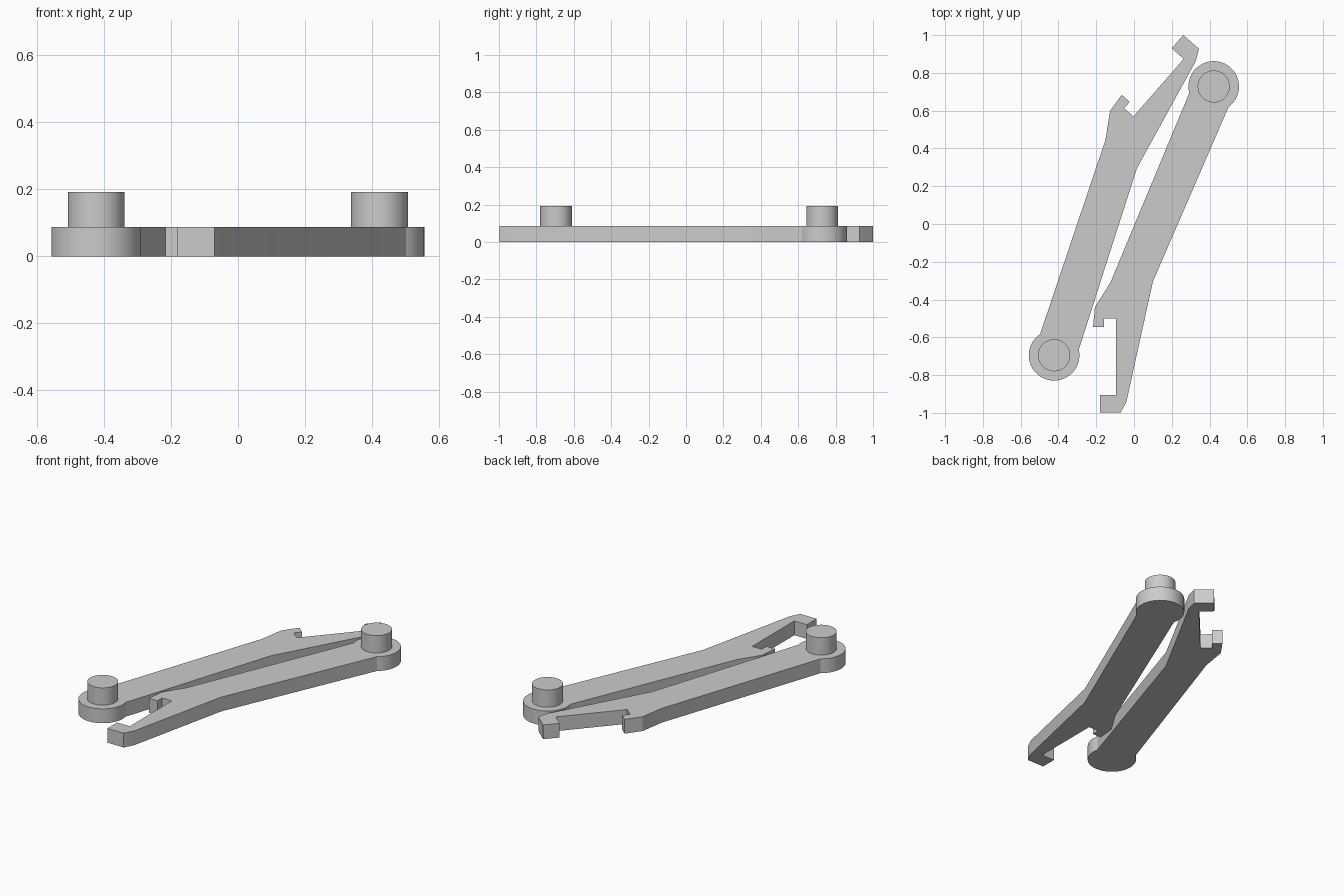
import bpy, bmesh, math
from mathutils import Matrix, Vector

cube = bpy.data.objects.get("Cube")
if cube:
    bpy.data.objects.remove(cube)

THICK, PEG_TOP = 0.087, 0.192
HUB_R, PEG_R = 0.134, 0.085

grey = bpy.data.materials.new("plain grey")
grey.use_nodes = True
grey.diffuse_color = (0.6, 0.6, 0.6, 1)
grey.node_tree.nodes["Principled BSDF"].inputs["Base Color"].default_value = (0.6, 0.6, 0.6, 1)

# Arm outline relative to the hub centre: shaft, short jaw, slot, long hook
HUB = Vector((0.422, 0.728))
JAW = [(-0.125, -0.31), (-0.207, -0.44), (-0.217, -0.545), (-0.16, -0.545),
       (-0.16, -0.5), (-0.095, -0.5), (-0.095, -0.905), (-0.18, -0.905),
       (-0.18, -0.998), (-0.07, -0.998), (-0.04, -0.94), (0.1, -0.305)]


def arc(radius, start, end, steps):
    angles = [math.radians(start + (end - start) * i / steps) for i in range(steps + 1)]
    return [Vector((radius * math.cos(a), radius * math.sin(a))) for a in angles]


def prism(name, outline, z0, z1, matrix):
    """Extrude a flat outline upward and place it with the matrix."""
    bm = bmesh.new()
    face = bm.faces.new([bm.verts.new((p.x, p.y, z0)) for p in outline])
    top = bmesh.ops.extrude_face_region(bm, geom=[face])["geom"]
    bmesh.ops.translate(bm, vec=(0, 0, z1 - z0),
                        verts=[g for g in top if isinstance(g, bmesh.types.BMVert)])
    bm.transform(matrix)
    bmesh.ops.recalc_face_normals(bm, faces=bm.faces)
    mesh = bpy.data.meshes.new(name)
    bm.to_mesh(mesh)
    bm.free()
    mesh.materials.append(grey)
    obj = bpy.data.objects.new(name, mesh)
    bpy.context.collection.objects.link(obj)
    bpy.ops.object.select_all(action="DESELECT")
    obj.select_set(True)
    bpy.context.view_layer.objects.active = obj
    bpy.ops.object.shade_smooth_by_angle(angle=math.radians(15))


# Hub arc runs from the right shaft edge around to the left shaft edge
arm = [Vector(p) - HUB for p in JAW] + arc(HUB_R, -54, 195, 44)
peg = arc(PEG_R, 0, 360, 48)[:-1]

# The second arm is the first one mirrored and turned
first = Matrix.Translation((HUB.x, HUB.y, 0))
second = (Matrix.Translation((-0.423, -0.695, 0))
          @ Matrix.Rotation(math.radians(-41.2), 4, "Z") @ Matrix.Diagonal((1, -1, 1, 1)))

for side, place in (("left", first), ("right", second)):
    prism(side + "_arm", arm, 0, THICK, place)
    prism(side + "_peg", peg, THICK, PEG_TOP, place)
